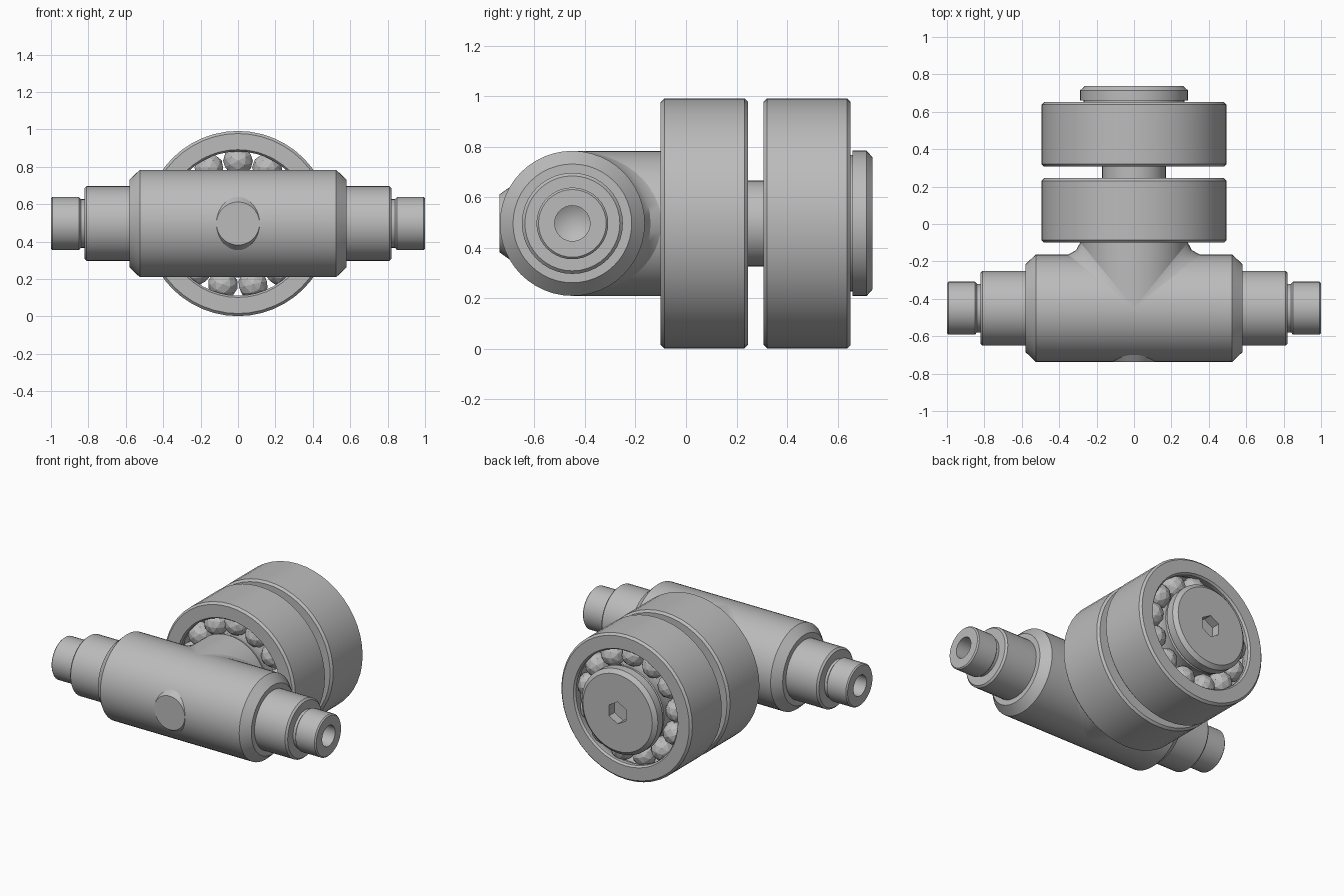
import bpy, bmesh
from math import sin, cos, pi, radians
from mathutils import Matrix, Vector

cube = bpy.data.objects.get("Cube")
if cube:
    bpy.data.objects.remove(cube)

steel = bpy.data.materials.new("steel_grey")
steel.use_nodes = True
GREY = (0.5, 0.5, 0.5, 1)
steel.diffuse_color = GREY
steel.node_tree.nodes["Principled BSDF"].inputs["Base Color"].default_value = GREY

MID_Z = 0.497
BAR_Y = -0.45
BODY_R = 0.287


def finish(name, bm, smooth=True):
    """Turn a bmesh into a named, shaded object."""
    bmesh.ops.remove_doubles(bm, verts=bm.verts, dist=1e-5)
    bmesh.ops.recalc_face_normals(bm, faces=bm.faces)
    mesh = bpy.data.meshes.new(name)
    bm.to_mesh(mesh)
    bm.free()
    ob = bpy.data.objects.new(name, mesh)
    bpy.context.collection.objects.link(ob)
    mesh.materials.append(steel)
    if smooth:
        bpy.ops.object.select_all(action='DESELECT')
        ob.select_set(True)
        bpy.context.view_layer.objects.active = ob
        bpy.ops.object.shade_smooth_by_angle(angle=radians(30))
    return ob


def lathe(name, profile, axis, sides=40, closed=False):
    """Spin (distance along axis, radius) points around the x or y axis."""
    bm = bmesh.new()
    rings = []
    for a, r in profile:
        ring = []
        for i in range(sides):
            t = 2 * pi * i / sides
            u, v = r * cos(t), r * sin(t)
            ring.append(bm.verts.new((a, BAR_Y + u, MID_Z + v) if axis == 'X'
                                     else (u, a, MID_Z + v)))
        rings.append(ring)
    pairs = list(zip(rings, rings[1:]))
    if closed:
        pairs.append((rings[-1], rings[0]))
    for p, q in pairs:
        for i in range(sides):
            j = (i + 1) % sides
            bm.faces.new((p[i], p[j], q[j], q[i]))
    return finish(name, bm)


def mirrored(half):
    return [(-a, r) for a, r in reversed(half)] + half


# Cross bar: thick chamfered body and a stepped pin with drilled ends
lathe("cross_body", mirrored([(0.525, BODY_R), (0.58, 0.235), (0.58, 0)]), 'X', 48)
lathe("stepped_pin", mirrored([
    (0.57, 0.2), (0.81, 0.2), (0.822, 0.188), (0.822, 0.13), (0.84, 0.13),
    (0.85, 0.142), (0.992, 0.142), (1.0, 0.134), (1.0, 0.07), (0.85, 0.07),
    (0.81, 0)]), 'X')

# Stem joining the bar to the wheels, and the plug on the bar's front
lathe("stem", [(BAR_Y, 0), (BAR_Y, BODY_R), (-0.1, BODY_R), (-0.1, 0)], 'Y', 48)
lathe("front_plug", [(-0.738, 0), (-0.738, 0.115), (-0.70, 0.142),
                     (-0.6, 0.142), (-0.6, 0)], 'Y')

# Fillets in the corners between stem and bar
for side, name in ((1, "left_fillet"), (-1, "right_fillet")):
    bm = bmesh.new()
    rows = []
    for i in range(25):
        t = -pi / 2 + pi * i / 24
        w, z = BODY_R * cos(t), MID_Z + BODY_R * sin(t)
        s = 0.065 * cos(t)
        k = 0.35 * s
        outline = ((w, w), (w + s, w), (w + k, w + k), (w, w + s))
        rows.append([bm.verts.new((side * x, BAR_Y + y, z)) for x, y in outline])
    for p, q in zip(rows, rows[1:]):
        for j in range(4):
            n = (j + 1) % 4
            bm.faces.new((p[j], p[n], q[n], q[j]))
    finish(name, bm)

# Axle through both wheels
lathe("axle", [(-0.12, 0), (-0.12, 0.17), (0.66, 0.17), (0.66, 0)], 'Y')

# Two double-row ball bearing wheels
BALLS = 13
for label, y0, y1 in (("front", -0.1, 0.245), ("rear", 0.307, 0.652)):
    mid = (y0 + y1) / 2
    c = 0.014
    lathe(label + "_outer_ring", [
        (y0, 0.395), (y0, 0.495 - c), (y0 + c, 0.495), (y1 - c, 0.495),
        (y1, 0.495 - c), (y1, 0.395), (y1 - c, 0.385), (y1 - 0.04, 0.385),
        (mid + 0.08, 0.41), (mid, 0.385), (mid - 0.08, 0.41),
        (y0 + 0.04, 0.385), (y0 + c, 0.385)], 'Y', 48, True)
    lathe(label + "_inner_ring", [
        (y0, 0.165), (y0, 0.27), (y0 + c, 0.28), (mid - 0.08, 0.26),
        (mid, 0.28), (mid + 0.08, 0.26), (y1 - c, 0.28), (y1, 0.27),
        (y1, 0.165)], 'Y', 40, True)
    bm = bmesh.new()
    for row in (-1, 1):
        for i in range(BALLS):
            t = pi / 2 + 2 * pi * i / BALLS
            spot = Vector((0.335 * cos(t), mid + row * 0.082, MID_Z + 0.335 * sin(t)))
            bmesh.ops.create_icosphere(
                bm, subdivisions=2, radius=0.08,
                matrix=Matrix.Translation(spot) @ Matrix.Rotation(t, 4, 'Y'))
    finish(label + "_balls", bm, smooth=False)

# End cap with a hexagonal socket
cap = lathe("end_cap", [(0.64, 0), (0.64, 0.27), (0.66, 0.27), (0.66, 0.288),
                        (0.715, 0.288), (0.738, 0.262), (0.738, 0)], 'Y', 48)
bm = bmesh.new()
bmesh.ops.create_cone(bm, cap_ends=True, segments=6, radius1=0.075, radius2=0.075,
                      depth=0.12, matrix=Matrix.Translation((0, 0.738, MID_Z))
                      @ Matrix.Rotation(pi / 2, 4, 'X'))
cutter = finish("socket_cutter", bm, smooth=False)
cutter.hide_render = True
cutter.hide_viewport = True
cut = cap.modifiers.new("socket", 'BOOLEAN')
cut.operation = 'DIFFERENCE'
cut.solver = 'EXACT'
cut.object = cutter
